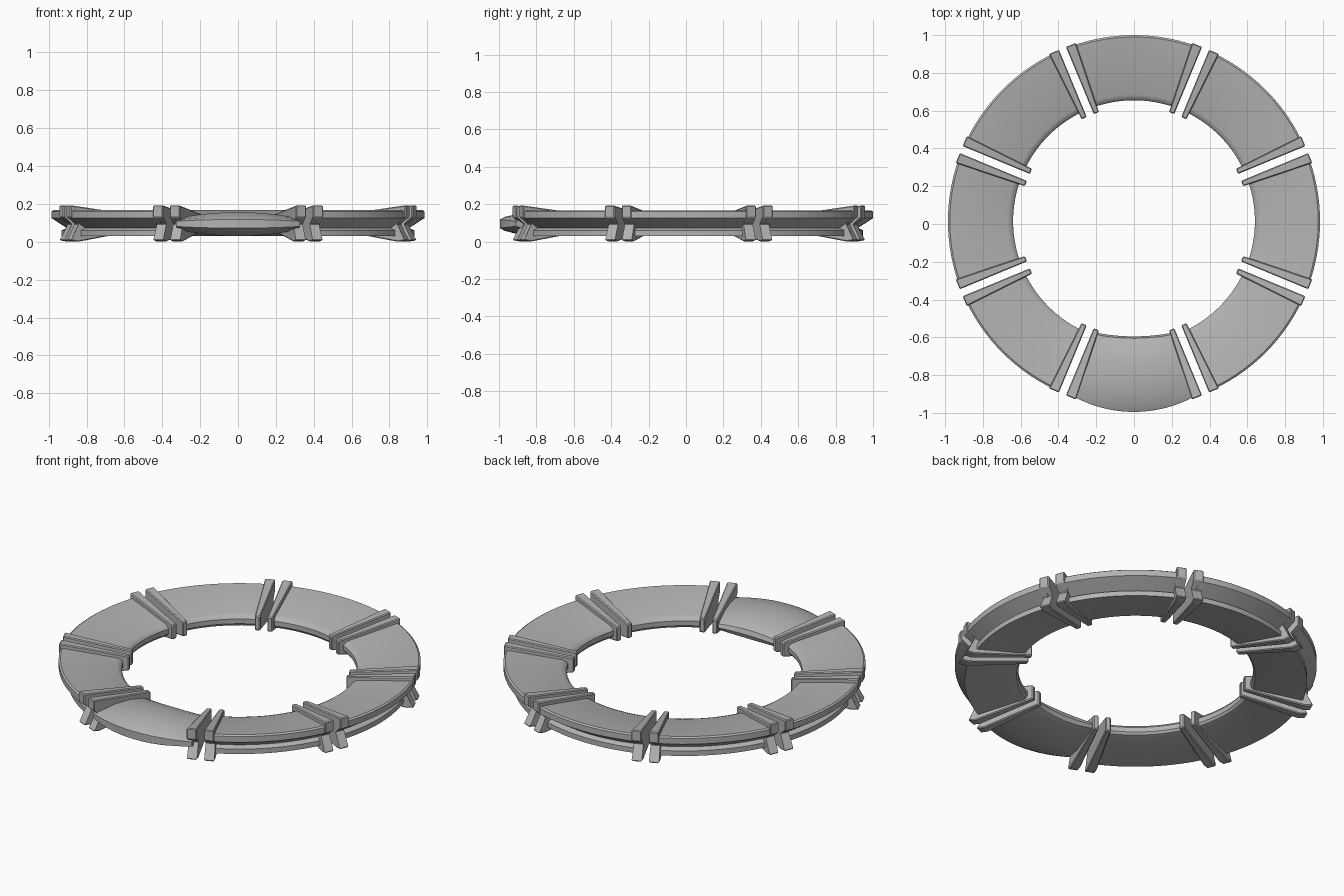
import bpy, bmesh, math
from mathutils import Matrix, Vector

cube = bpy.data.objects.get("Cube")
if cube:
    bpy.data.objects.remove(cube, do_unlink=True)

GREY = (0.45, 0.45, 0.45, 1)
mat = bpy.data.materials.new("plain_grey")
mat.use_nodes = True
mat.diffuse_color = GREY
mat.node_tree.nodes["Principled BSDF"].inputs["Base Color"].default_value = GREY

CENTRE = Vector((0, 0.015, 0))
HALF = math.radians(19.6)      # half the sweep of one segment
STEPS = 14


def loft(name, sections, bevel=0):
    """Skin a list of closed sections and cap both ends."""
    bm = bmesh.new()
    rings = [[bm.verts.new(p) for p in s] for s in sections]
    n = len(rings[0])
    for a, b in zip(rings, rings[1:]):
        for i in range(n):
            j = (i + 1) % n
            bm.faces.new((a[i], a[j], b[j], b[i]))
    bm.faces.new(rings[0])
    bm.faces.new(rings[-1])
    if bevel:
        bmesh.ops.bevel(bm, geom=bm.edges[:], offset=bevel, segments=1, affect='EDGES')
    bmesh.ops.recalc_face_normals(bm, faces=bm.faces)
    mesh = bpy.data.meshes.new(name)
    bm.to_mesh(mesh)
    bm.free()
    mesh.materials.append(mat)
    return mesh


def place(name, mesh, angle):
    ob = bpy.data.objects.new(name, mesh)
    bpy.context.collection.objects.link(ob)
    ob.matrix_world = Matrix.Translation(CENTRE) @ Matrix.Rotation(angle, 4, 'Z')
    return ob


def sweep(name, section):
    """Sweep a (radius, height) section, given as a function of t in -1..1."""
    rows = []
    for k in range(STEPS + 1):
        t = 2 * k / STEPS - 1
        a = t * HALF
        rows.append([(r * math.cos(a), r * math.sin(a), z) for r, z in section(t)])
    return loft(name, rows)


# Regular segment: thin rounded inner rim, thickening to an upper lip, groove and lower slab
RIM = [(0.67, 0.06), (0.65, 0.066), (0.64, 0.08), (0.64, 0.108), (0.65, 0.122), (0.67, 0.13)]
LIP = [(0.975, 0.167), (0.985, 0.16), (0.985, 0.125), (0.905, 0.073), (0.932, 0.06), (0.932, 0.03)]
segment = sweep("ring_segment", lambda t: RIM + LIP)

# Front segment: a lens-like pad that swells in the middle
PAD = [(0.65, 0.045), (0.62, 0.06), (0.61, 0.085), (0.62, 0.112), (0.65, 0.13), (0.75, 0.155),
       (0.88, 0.156), (0.985, 0.132), (1.01, 0.118), (1.01, 0.072), (0.985, 0.058), (0.88, 0.03)]


def pad_section(t):
    thin = 1 - 0.42 * t * t
    return [(r - 0.03 * t * t * (r > 0.8) + 0.015 * t * t * (r < 0.7),
             0.095 + (z - 0.095) * thin) for r, z in PAD]


pad = sweep("front_pad", pad_section)

# End bar: notched outline, flat toward the gap, thickening outward
BAR = [(0.605, 0.058), (0.605, 0.143), (0.99, 0.193), (0.99, 0.13),
       (0.935, 0.095), (0.99, 0.008), (0.945, 0.0)]
bars = []
for side in (1, -1):
    gap_face = [(r, side * 0.02, z) for r, z in BAR]
    seg_face = [(r, side * (0.05 + (r - 0.605) * 0.07), z) for r, z in BAR]
    bars.append(loft("end_bar", [gap_face, seg_face], bevel=0.005))

made = []
for i in range(8):
    angle = math.radians(45 * i - 90)
    if i == 0:
        made.append(place("front_pad", pad, angle))
    else:
        made.append(place(f"ring_segment_{i}", segment, angle))
    for label, bar in zip(("a", "b"), bars):
        made.append(place(f"end_bar_{i}{label}", bar, angle + math.radians(22.5)))

# Smooth the swept surfaces, keeping creases sharp
bpy.ops.object.select_all(action='DESELECT')
for ob in made:
    if not ob.name.startswith("end_bar"):
        ob.select_set(True)
        bpy.context.view_layer.objects.active = ob
bpy.ops.object.shade_smooth_by_angle(angle=math.radians(35))
